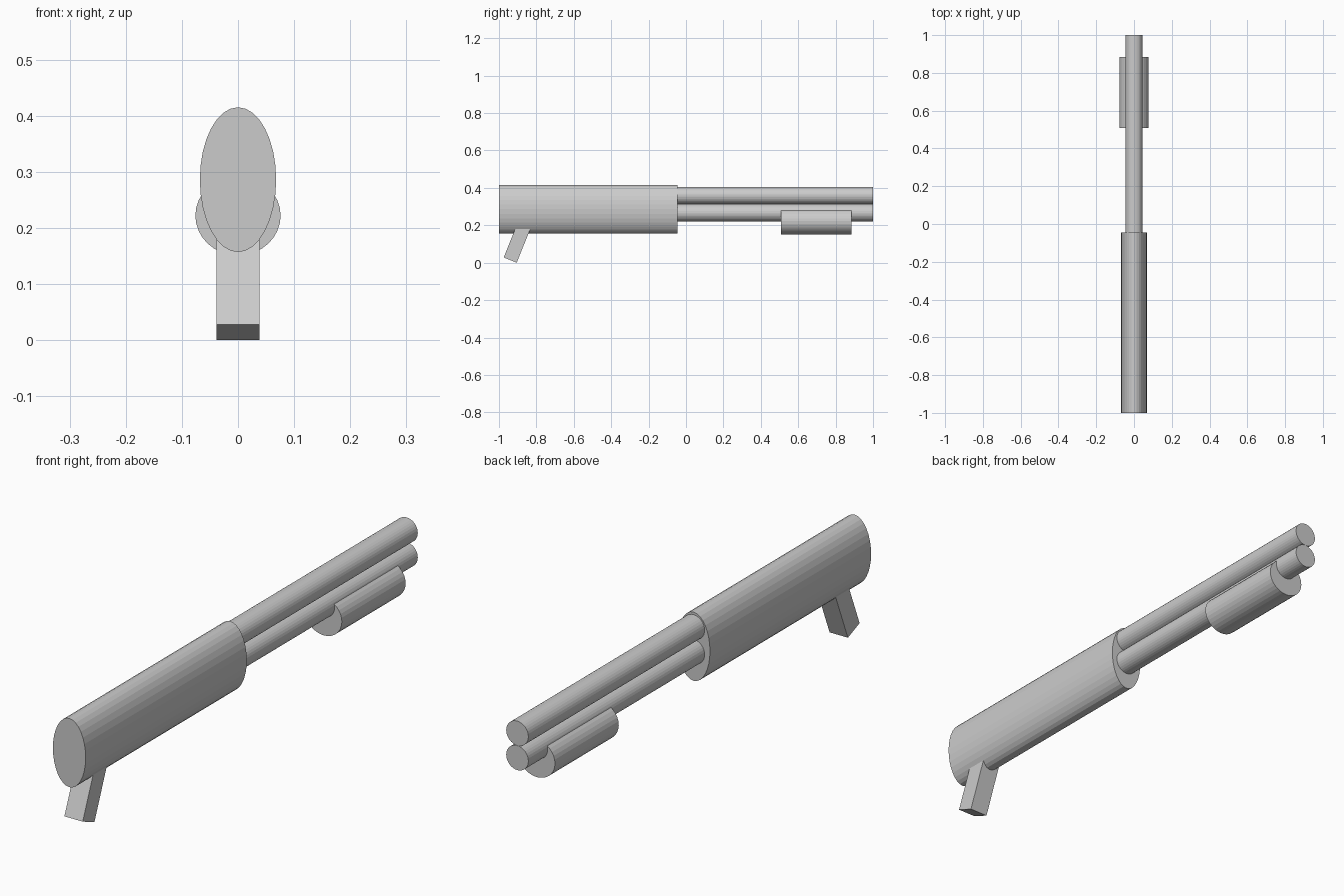
import bpy
import math

if "Cube" in bpy.data.objects:
    bpy.data.objects.remove(bpy.data.objects["Cube"])


def tube(name, y0, y1, z, rx, rz):
    """Elliptical 32-sided bar running along y."""
    bpy.ops.mesh.primitive_cylinder_add(
        vertices=32, radius=1, depth=1,
        location=(0, (y0 + y1) / 2, z), rotation=(math.pi / 2, 0, 0))
    ob = bpy.context.object
    ob.name = name
    ob.scale = (rx, rz, y1 - y0)
    bpy.ops.object.transform_apply(location=False, rotation=True, scale=True)
    return ob


# Main body
tube("body", -1.0, -0.045, 0.286, 0.068, 0.129)

# Stacked tubes, rooted just inside the body
for name, z in (("upper_barrel", 0.359), ("lower_barrel", 0.267)):
    tube(name, -0.12, 1.0, z, 0.046, 0.046)

# Sliding fore-end under the lower tube
tube("fore_end", 0.507, 0.885, 0.222, 0.076, 0.071)

# Slanted grip: placed from its lower end, with the top buried in the body
tilt = math.radians(22)
width, length = 0.075, 0.24
bottom_y, bottom_z = -0.94, width / 2 * math.sin(tilt)
bpy.ops.mesh.primitive_cube_add(
    size=1,
    location=(0, bottom_y + length / 2 * math.sin(tilt),
              bottom_z + length / 2 * math.cos(tilt)),
    rotation=(-tilt, 0, 0))
grip = bpy.context.object
grip.name = "grip"
grip.scale = (0.076, width, length)
bpy.ops.object.transform_apply(location=False, rotation=True, scale=True)
